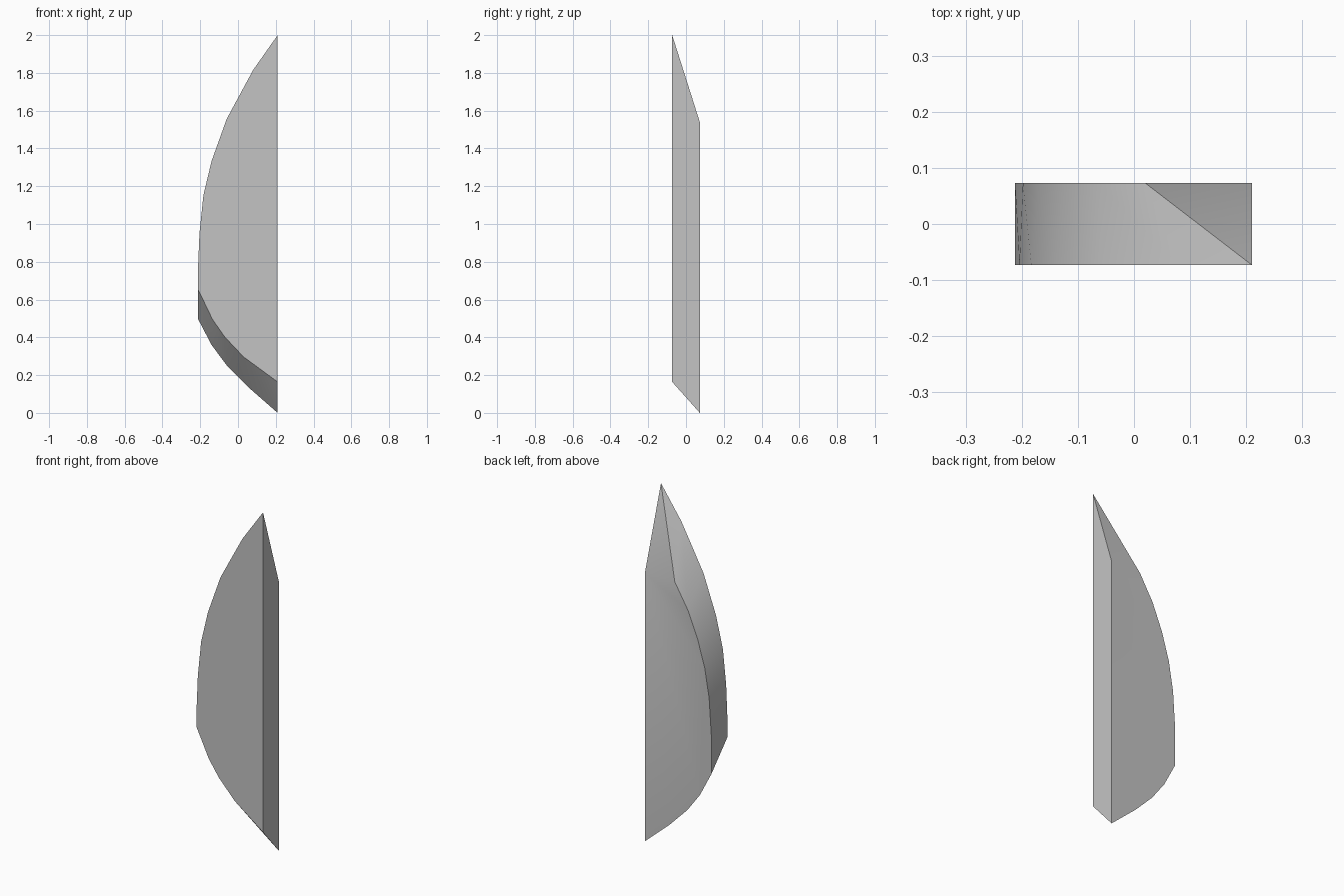
import bpy
import bmesh
import math

cube = bpy.data.objects.get("Cube")
if cube:
    bpy.data.objects.remove(cube, do_unlink=True)

HALF_DEPTH = 0.073

# Curved outlines, from the top of the straight edge round to its bottom
front_outline = [(0.21, 2.0), (0.08, 1.815), (-0.06, 1.556), (-0.14, 1.333),
                 (-0.183, 1.153), (-0.204, 0.95), (-0.212, 0.757), (-0.212, 0.655),
                 (-0.135, 0.495), (-0.07, 0.402), (0.03, 0.296), (0.21, 0.164)]
back_outline = [(0.21, 1.54), (0.02, 1.54), (-0.063, 1.40), (-0.125, 1.25),
                (-0.17, 1.096), (-0.198, 0.93), (-0.212, 0.716), (-0.212, 0.498),
                (-0.14, 0.36), (-0.06, 0.252), (0.05, 0.14), (0.21, 0.0)]

# Grey material
grey = bpy.data.materials.new("plain grey")
grey.use_nodes = True
colour = (0.55, 0.55, 0.55, 1)
grey.diffuse_color = colour
grey.node_tree.nodes["Principled BSDF"].inputs["Base Color"].default_value = colour

# Slanted slab: front and back caps joined by a triangulated rim
bm = bmesh.new()
front = [bm.verts.new((x, -HALF_DEPTH, z)) for x, z in front_outline]
back = [bm.verts.new((x, HALF_DEPTH, z)) for x, z in back_outline]
bm.faces.new(front)
bm.faces.new(back[::-1])
for i in range(len(front) - 1):
    bm.faces.new((front[i], back[i], back[i + 1]))
    bm.faces.new((front[i], back[i + 1], front[i + 1]))
bm.faces.new((front[0], front[-1], back[-1], back[0]))  # straight side
bmesh.ops.recalc_face_normals(bm, faces=bm.faces)

mesh = bpy.data.meshes.new("curved_blade")
bm.to_mesh(mesh)
bm.free()
mesh.materials.append(grey)
blade = bpy.data.objects.new("curved_blade", mesh)
bpy.context.collection.objects.link(blade)

# Smooth rim, sharp borders
bpy.ops.object.select_all(action="DESELECT")
blade.select_set(True)
bpy.context.view_layer.objects.active = blade
bpy.ops.object.shade_smooth_by_angle(angle=math.radians(25))
